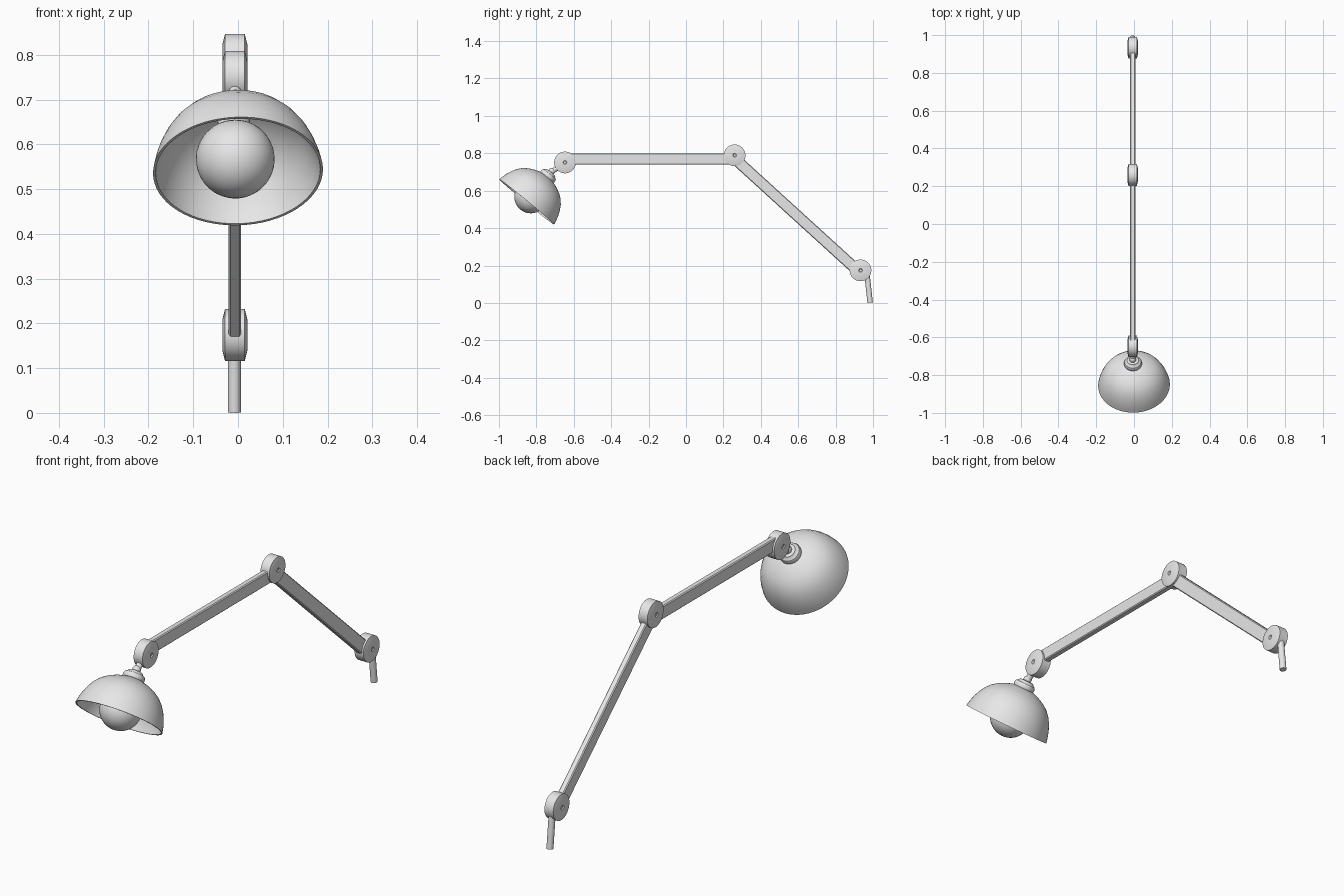
import bpy, bmesh, math
from mathutils import Vector, Matrix

if "Cube" in bpy.data.objects:
    bpy.data.objects.remove(bpy.data.objects["Cube"])

CX = -0.007                       # the arm sits slightly left of centre

grey = bpy.data.materials.new("light_grey")
grey.diffuse_color = (0.8, 0.8, 0.8, 1)
grey.use_nodes = True
grey.node_tree.nodes["Principled BSDF"].inputs["Base Color"].default_value = grey.diffuse_color


def finish(bm, name, matrix, angle=35):
    bmesh.ops.remove_doubles(bm, verts=bm.verts, dist=1e-5)
    bmesh.ops.recalc_face_normals(bm, faces=bm.faces)
    me = bpy.data.meshes.new(name)
    bm.to_mesh(me)
    bm.free()
    me.materials.append(grey)
    ob = bpy.data.objects.new(name, me)
    bpy.context.collection.objects.link(ob)
    ob.matrix_world = matrix
    bpy.ops.object.select_all(action='DESELECT')
    ob.select_set(True)
    bpy.context.view_layer.objects.active = ob
    bpy.ops.object.shade_smooth_by_angle(angle=math.radians(angle))
    return ob


def frame(origin, axis):
    """Matrix putting local z along axis, local x close to world x."""
    z = Vector(axis).normalized()
    y = z.cross(Vector((1, 0, 0)))
    y = y.normalized() if y.length > 1e-4 else Vector((0, 1, 0))
    x = y.cross(z)
    m = Matrix((x, y, z)).transposed().to_4x4()
    m.translation = Vector(origin)
    return m


def lathe(name, profile, origin, axis, segs=40, closed=False, angle=35):
    """Revolve (radius, height) points around the axis."""
    bm = bmesh.new()
    pts = [bm.verts.new((r, 0, h)) for r, h in profile]
    pairs = list(zip(pts, pts[1:])) + ([(pts[-1], pts[0])] if closed else [])
    edges = [bm.edges.new(p) for p in pairs]
    bmesh.ops.spin(bm, geom=pts + edges, cent=(0, 0, 0), axis=(0, 0, 1),
                   angle=2 * math.pi, steps=segs, use_merge=True)
    return finish(bm, name, frame(origin, axis), angle)


def rod(name, a, b, r):
    a, b = Vector(a), Vector(b)
    n = (b - a).length
    return lathe(name, [(0, 0), (r, 0), (r, n), (0, n)], a, b - a, 24)


def bar(name, a, b, width, depth):
    """Rectangular arm with bevelled long edges."""
    a, b = Vector(a), Vector(b)
    bm = bmesh.new()
    bmesh.ops.create_cube(bm, size=1)
    bmesh.ops.scale(bm, vec=(width, depth, (b - a).length), verts=bm.verts)
    long_edges = [e for e in bm.edges
                  if abs(e.verts[0].co.z - e.verts[1].co.z) > 0.01]
    bmesh.ops.bevel(bm, geom=long_edges, offset=0.004, segments=1, affect='EDGES')
    return finish(bm, name, frame((a + b) / 2, b - a), 20)


# pivot joints: discs with coned sides and a small screw dimple
side = [(0, 0.024), (0.007, 0.024), (0.010, 0.028), (0.034, 0.028), (0.058, 0.022)]
disc = side + [(r, -h) for r, h in reversed(side)]
joints = {"head_joint": (-0.647, 0.751), "elbow_joint": (0.26, 0.789),
          "base_joint": (0.933, 0.174)}
for name, (y, z) in joints.items():
    lathe(name, disc, (CX, y, z), (1, 0, 0), 40, angle=25)

# arms and mounting pin
bar("upper_arm", (CX, -0.625, 0.77), (CX, 0.24, 0.77), 0.028, 0.06)
bar("lower_arm", (CX, 0.272, 0.761), (CX, 0.902, 0.187), 0.028, 0.06)
rod("mounting_pin", (CX - 0.001, 0.966, 0.17), (CX - 0.001, 0.9845, 0.0015), 0.0145)

# lamp head, all turned around one tilted axis starting at the rim centre
rim = Vector((0, -0.852, 0.54))
axis = Vector((-0.03, 0.637, 0.772)).normalized()

outer = [(0.190, 0), (0.185, 0.025), (0.177, 0.052), (0.165, 0.08), (0.150, 0.105),
         (0.130, 0.128), (0.105, 0.146), (0.075, 0.161), (0.045, 0.171), (0, 0.176)]
inner = [(max(r - 0.006, 0), h - 0.006 * (h > 0.05)) for r, h in reversed(outer)]
lathe("lamp_shade", outer + inner, rim, axis, 64, closed=True)

# collar on top of the shade
lathe("shade_collar", [(0, 0.165), (0.042, 0.165), (0.047, 0.174), (0.047, 0.184),
                       (0.043, 0.193), (0.034, 0.198), (0.030, 0.205), (0, 0.207)],
      rim, axis, 40)

# neck with ball end, joining collar and head joint
top = rim + axis * 0.205
ball = [(0.018 * math.sin(t * math.pi / 12), -0.018 * math.cos(t * math.pi / 12))
        for t in range(13)]
lathe("neck_ball", ball, top + axis * 0.008, axis, 24)
rod("neck", top, (CX, -0.655, 0.745), 0.014)

# bulb: sphere running into a socket neck
c, R = 0.035, 0.088
bulb = [(R * math.sin(math.radians(a)), c - R * math.cos(math.radians(a)))
        for a in range(0, 151, 10)]
bulb += [(0.038, 0.122), (0.036, 0.14), (0.036, 0.168), (0, 0.168)]
lathe("light_bulb", bulb, rim + Vector((-0.005, 0, 0)), axis, 40)
